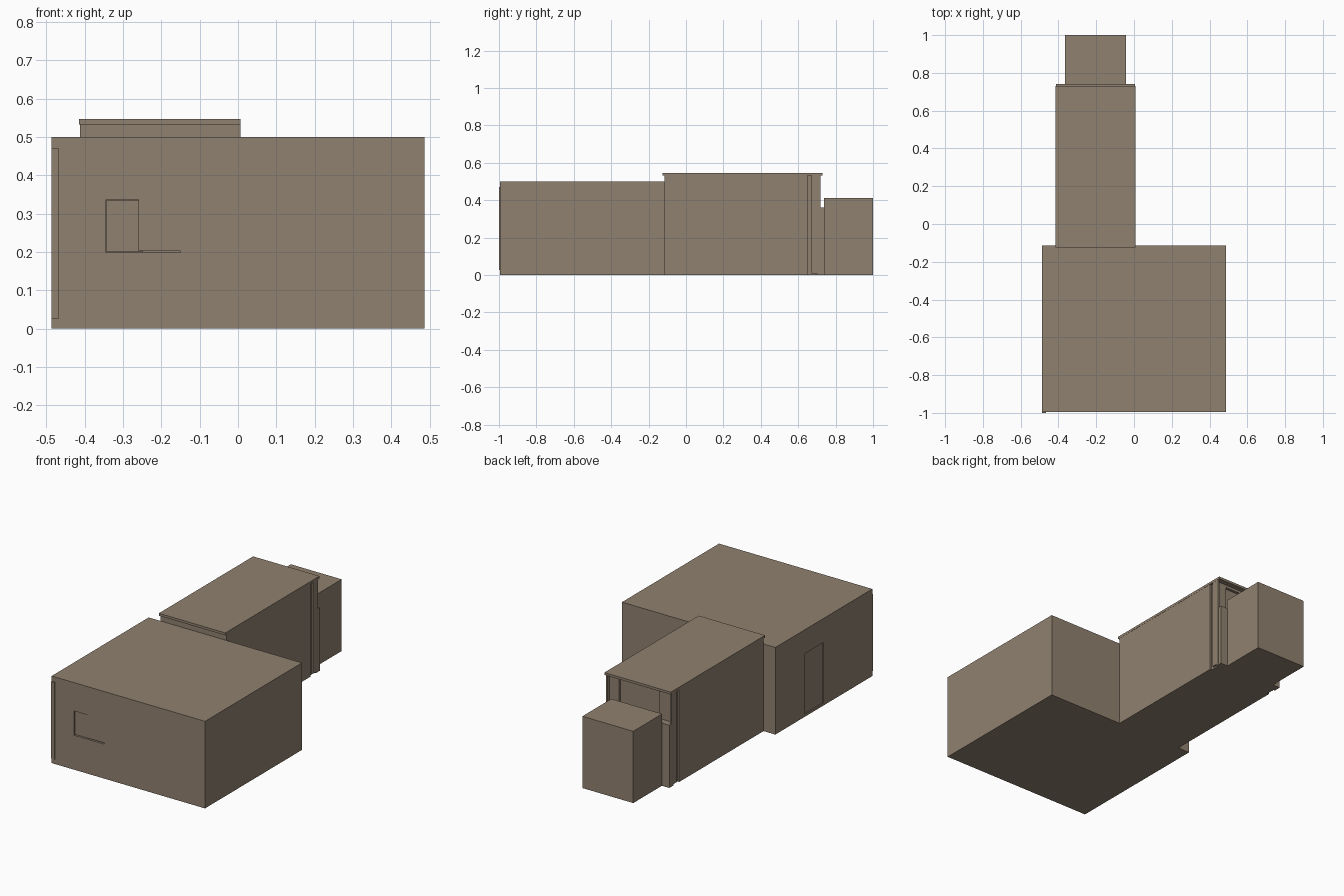
import bpy

cube = bpy.data.objects.get("Cube")
if cube:
    bpy.data.objects.remove(cube, do_unlink=True)

clay = bpy.data.materials.new("warm_taupe")
clay.use_nodes = True
clay.diffuse_color = (0.28, 0.22, 0.16, 1)
shader = next(n for n in clay.node_tree.nodes if n.type == 'BSDF_PRINCIPLED')
shader.inputs["Base Color"].default_value = clay.diffuse_color
shader.inputs["Roughness"].default_value = 0.8


def box(name, x, y, z):
    """Box from its (low, high) extents on each axis."""
    bpy.ops.mesh.primitive_cube_add(size=1)
    ob = bpy.context.object
    ob.name = ob.data.name = name
    for v in ob.data.vertices:
        v.co = [lo + (c + 0.5) * (hi - lo) for c, (lo, hi) in zip(v.co, (x, y, z))]
    ob.data.materials.append(clay)
    return ob


def cut(target, x, y, z):
    """Remove a box-shaped recess from the target."""
    cutter = box("cutter", x, y, z)
    cutter.hide_render = True
    mod = target.modifiers.new("recess", 'BOOLEAN')
    mod.operation, mod.solver, mod.object = 'DIFFERENCE', 'EXACT', cutter
    bpy.context.view_layer.objects.active = target
    bpy.ops.object.modifier_apply(modifier=mod.name)
    bpy.data.objects.remove(cutter, do_unlink=True)


# Main room with a sliding window recess and a side door
FRONT, BACK, SIDE = -0.995, -0.115, 0.487
room = box("main_room", (-SIDE, SIDE), (FRONT, BACK), (0, 0.5))
cut(room, (-0.345, -0.15), (FRONT - 0.1, FRONT + 0.012), (0.198, 0.337))
box("window_fixed_pane", (-0.26, -0.15), (FRONT + 0.003, FRONT + 0.014), (0.203, 0.337))
box("window_sash", (-0.343, -0.248), (FRONT + 0.008, FRONT + 0.014), (0.2, 0.335))
cut(room, (-SIDE - 0.1, -SIDE + 0.006), (-0.55, -0.38), (0.015, 0.362))
box("front_corner_strip", (-SIDE, -0.467), (-1, FRONT), (0.027, 0.47))

# Rear wing: core, side cladding, end posts and roof slab
EAVE = 0.533
wing = box("rear_wing", (-0.402, -0.005), (BACK, 0.7), (0, EAVE))
cut(wing, (-0.32, -0.065), (0.685, 0.8), (0.375, 0.518))
for side, x in (("right", (-0.412, -0.402)), ("left", (-0.005, 0.006))):
    box(side + "_wing_wall", x, (BACK, 0.65), (0, EAVE))
    box(side + "_end_post", x, (0.672, 0.718), (0.008, EAVE))
box("wing_roof", (-0.415, 0.007), (-0.125, 0.73), (EAVE, 0.547))

# Low end wall and the small annex behind it
box("low_end_wall", (-0.412, 0.004), (0.7, 0.74), (0, 0.36))
box("rear_annex", (-0.365, -0.042), (0.738, 1), (0, 0.412))
